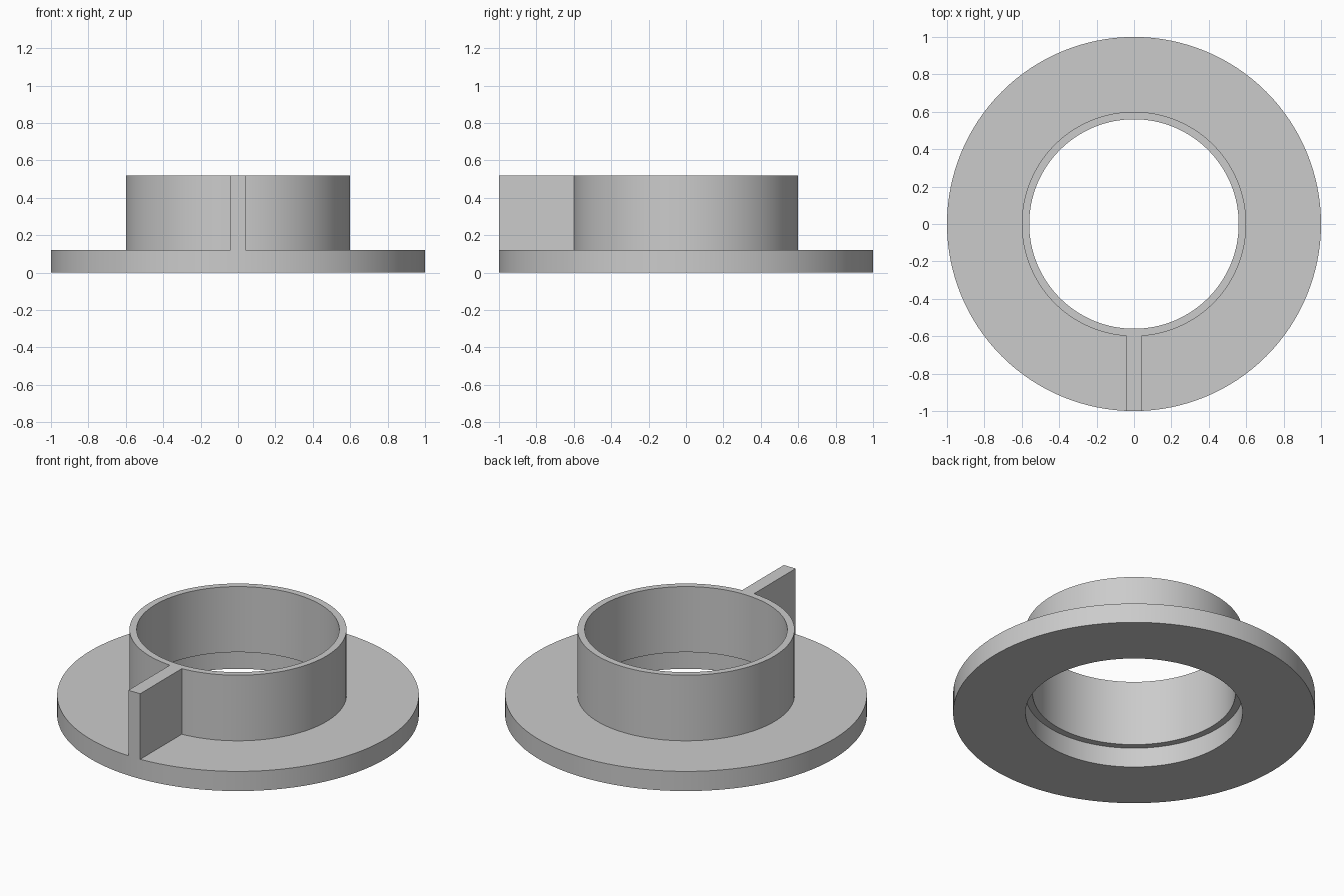
import bpy, bmesh, math

cube = bpy.data.objects.get("Cube")
if cube:
    bpy.data.objects.remove(cube, do_unlink=True)

SEGMENTS = 128
FLANGE_TOP, COLLAR_TOP = 0.12, 0.52
OUTER_R, COLLAR_R, BORE_R = 1.0, 0.6, 0.56
FIN_HALF = 0.04

grey = bpy.data.materials.new("light_grey")
grey.use_nodes = True
colour = (0.6, 0.6, 0.6, 1)
grey.diffuse_color = colour
grey.node_tree.nodes["Principled BSDF"].inputs["Base Color"].default_value = colour


def finish(name, bm):
    bmesh.ops.recalc_face_normals(bm, faces=bm.faces[:])
    mesh = bpy.data.meshes.new(name)
    bm.to_mesh(mesh)
    bm.free()
    mesh.materials.append(grey)
    obj = bpy.data.objects.new(name, mesh)
    bpy.context.collection.objects.link(obj)
    bpy.ops.object.select_all(action='DESELECT')
    obj.select_set(True)
    bpy.context.view_layer.objects.active = obj
    bpy.ops.object.shade_smooth_by_angle(angle=math.radians(30))
    return obj


def ring(name, inner, outer, bottom, top):
    """Lathe a rectangular section around the vertical axis."""
    bm = bmesh.new()
    section = [(inner, bottom), (outer, bottom), (outer, top), (inner, top)]
    loops = []
    for i in range(SEGMENTS):
        a = math.tau * i / SEGMENTS
        loops.append([bm.verts.new((r * math.cos(a), r * math.sin(a), z))
                      for r, z in section])
    for i, here in enumerate(loops):
        there = loops[(i + 1) % SEGMENTS]
        for j in range(4):
            k = (j + 1) % 4
            bm.faces.new((here[j], there[j], there[k], here[k]))
    return finish(name, bm)


# Flat base ring and the thin collar standing on the rim of its hole
ring("base_flange", COLLAR_R, OUTER_R, 0, FLANGE_TOP)
ring("collar", BORE_R, COLLAR_R, FLANGE_TOP, COLLAR_TOP)

# Radial fin from the collar to the front edge of the flange
start = -math.sqrt(COLLAR_R ** 2 - FIN_HALF ** 2)
bm = bmesh.new()
base = bm.faces.new([bm.verts.new((x, y, FLANGE_TOP)) for x, y in (
    (-FIN_HALF, -OUTER_R), (FIN_HALF, -OUTER_R),
    (FIN_HALF, start), (-FIN_HALF, start))])
grown = bmesh.ops.extrude_face_region(bm, geom=[base], use_keep_orig=True)
bmesh.ops.translate(bm, vec=(0, 0, COLLAR_TOP - FLANGE_TOP),
                    verts=[v for v in grown["geom"] if isinstance(v, bmesh.types.BMVert)])
finish("front_fin", bm)
